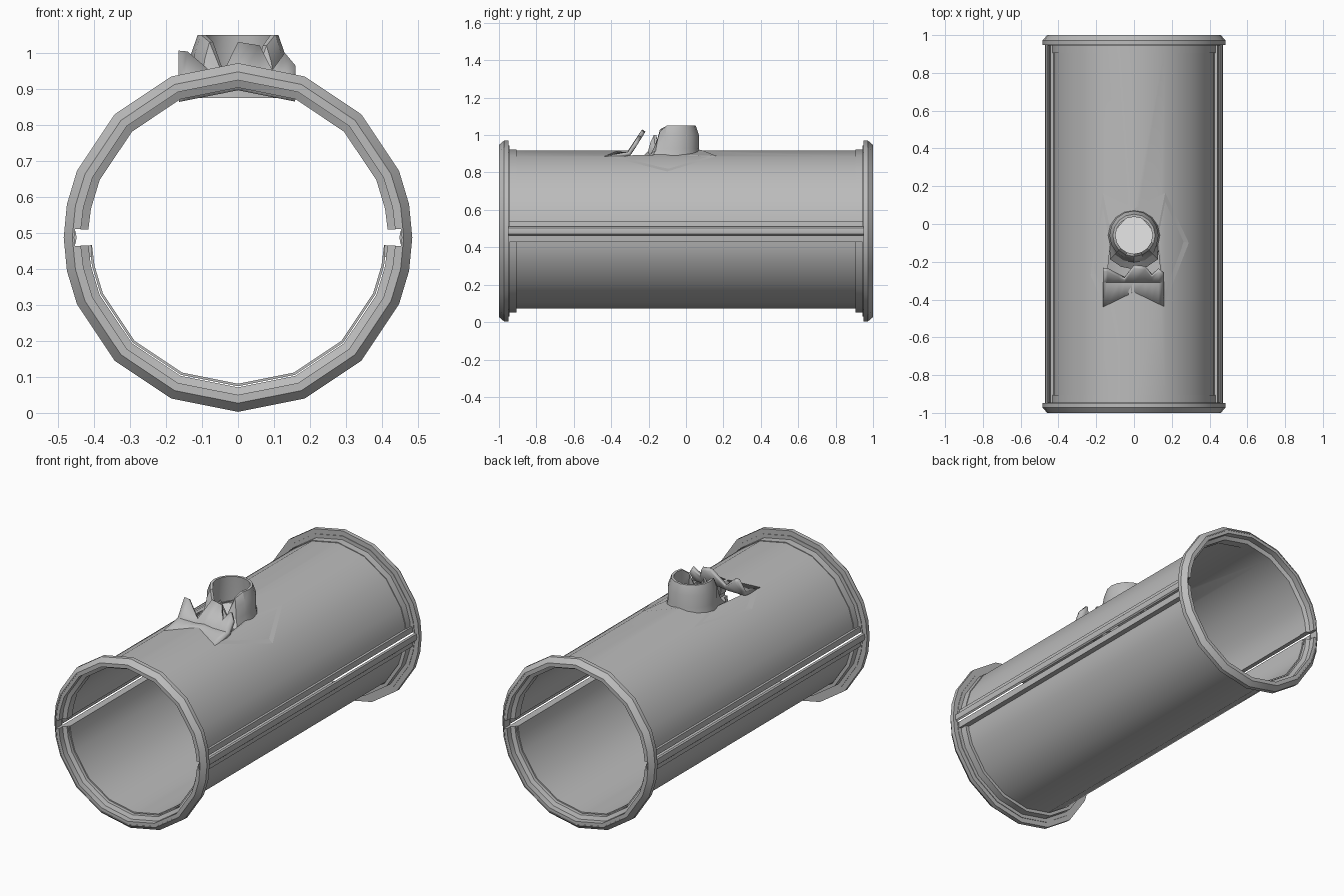
import bpy, bmesh, math

if "Cube" in bpy.data.objects:
    bpy.data.objects.remove(bpy.data.objects["Cube"])

CZ = 0.487  # height of the tube axis
D = bpy.data


def material(name, c):
    m = D.materials.new(name)
    m.diffuse_color = (*c, 1)
    return m


GREY = material("grey", (0.5, 0.5, 0.5))
WHITE = material("white", (0.95, 0.95, 0.95))


def finish(name, verts, faces, mat=GREY, smooth=True):
    me = D.meshes.new(name)
    me.from_pydata(verts, [], faces)
    bm = bmesh.new()
    bm.from_mesh(me)
    bmesh.ops.recalc_face_normals(bm, faces=bm.faces)
    bm.to_mesh(me)
    bm.free()
    me.materials.append(mat)
    ob = D.objects.new(name, me)
    bpy.context.collection.objects.link(ob)
    if smooth:
        bpy.ops.object.select_all(action='DESELECT')
        ob.select_set(True)
        bpy.context.view_layer.objects.active = ob
        bpy.ops.object.shade_smooth_by_angle(angle=math.radians(30))
    return ob


def sweep(name, profile, angles, closed=False):
    """Turn a closed (radius, y) profile around the tube axis; angle 0 is the top."""
    n, k = len(profile), len(angles)
    verts = []
    for a in angles:
        t = math.radians(a)
        verts += [(r * math.sin(t), y, CZ + r * math.cos(t)) for r, y in profile]
    faces = []
    for i in range(k if closed else k - 1):
        j = (i + 1) % k
        faces += [(i * n + p, i * n + (p + 1) % n, j * n + (p + 1) % n, j * n + p) for p in range(n)]
    if not closed:
        faces += [tuple(range(n)), tuple(range((k - 1) * n, k * n))]
    return finish(name, verts, faces)


def band(r0, r1, y0, y1):
    return [(r0, y0), (r1, y0), (r1, y1), (r0, y1)]


half = [-87, -79, -67.5, -45, -22.5, 0, 22.5, 45, 67.5, 79, 87]
upper, lower = half, [a + 180 for a in half]
ring = sorted([i * 22.5 for i in range(16)] + [79, 101, 259, 281])

# End flanges and the stepped frame inside each
for s, end in ((-1, "front"), (1, "back")):
    sweep(end + "_flange", [(0.455, s), (0.46, s), (0.484, s * 0.972), (0.484, s * 0.948), (0.455, s * 0.948)],
          ring, True)
    for part, arc in (("upper", upper), ("lower", lower)):
        sweep(f"{end}_{part}_frame", [(0.437, s * 0.998), (0.456, s * 0.998), (0.456, s * 0.945), (0.435, s * 0.945),
                                      (0.435, s * 0.905), (0.416, s * 0.905), (0.416, s * 0.955), (0.437, s * 0.965)], arc)

# Long panels
top = sweep("upper_panel", band(0.42, 0.431, -0.94, 0.94), upper)
sweep("lower_panel", band(0.406, 0.413, -0.94, 0.94), lower)

# Side bars and round rails along the seam
for s, side in ((-1, "left"), (1, "right")):
    sweep(side + "_lower_bar", band(0.408, 0.448, -0.945, 0.945), [s * 93, s * 97.5])
    sweep(side + "_upper_bar", band(0.422, 0.446, -0.945, 0.945), [s * 83, s * 87])
    pts = [(s * (0.459 + 0.011 * math.cos(i * math.pi / 4)), CZ + 0.024 * math.sin(i * math.pi / 4)) for i in range(8)]
    finish(side + "_rail", [(x, y, z) for y in (-0.95, 0.95) for x, z in pts],
           [(i, (i + 1) % 8, (i + 1) % 8 + 8, i + 8) for i in range(8)] + [tuple(range(8)), tuple(range(8, 16))])

# Torn opening in the upper panel
CY = -0.06
outline = [(0.12 * math.cos(math.radians(a)), CY + 0.12 * math.sin(math.radians(a))) for a in range(0, 181, 20)]
outline += [(-0.14, -0.16), (-0.14, -0.31), (0.14, -0.31), (0.14, -0.16)]
n = len(outline)
cut = finish("opening_cutter", [(x, y, z) for z in (0.7, 1.1) for x, y in outline],
             [(i, (i + 1) % n, (i + 1) % n + n, i + n) for i in range(n)] + [tuple(range(n)), tuple(range(n, 2 * n))],
             smooth=False)
cut.hide_render = True
mod = top.modifiers.new("opening", 'BOOLEAN')
mod.object, mod.operation, mod.solver = cut, 'DIFFERENCE', 'EXACT'
bpy.context.view_layer.objects.active = top
bpy.ops.object.modifier_apply(modifier=mod.name)
D.objects.remove(cut)


def shell_z(x, r=0.434):
    """Height of the sixteen-sided panel at x."""
    pts = [(r * math.sin(math.radians(a)), r * math.cos(math.radians(a))) for a in (0, 22.5, 45, 67.5)]
    for (x0, z0), (x1, z1) in zip(pts, pts[1:]):
        if abs(x) <= x1:
            return CZ + z0 + (z1 - z0) * (abs(x) - x0) / (x1 - x0)


# Creased plates around the opening
for name, poly in (("right_plate", [(0.0, 0.08), (0.165, 0.165), (0.29, -0.1), (0.165, -0.42), (0.14, -0.25), (0.12, -0.06)]),
                   ("left_plate", [(0.0, 0.08), (-0.165, 0.165), (-0.23, -0.27), (-0.165, -0.42), (-0.14, -0.25), (-0.12, -0.06)])):
    finish(name, [(x, y, shell_z(x)) for x, y in poly], [(0, 1, 5), (1, 2, 5), (2, 4, 5), (2, 3, 4)], smooth=False)

# Broken collar: sixteen sides, jagged on the front
N = 16
jag = {10: 1.03, 11: 0.94, 12: 1.0, 13: 0.92, 14: 1.02}
verts, faces = [], []
for i in range(N):
    a = 2 * math.pi * i / N
    h = jag.get(i, 1.05)
    flare = 0.04 if i in jag else 0
    base = 0.875
    prof = [(0.14 + flare, base), (0.13 + flare / 3, base + (h - base) * 0.3), (0.13, base + (h - base) * 0.7),
            (0.112, h), (0.098, h), (0.105, base + (h - base) * 0.5), (0.108 + flare, base)]
    verts += [(r * math.cos(a), CY + r * math.sin(a), z) for r, z in prof]
    j = (i + 1) % N
    faces += [(i * 7 + p, i * 7 + (p + 1) % 7, j * 7 + (p + 1) % 7, j * 7 + p) for p in range(7)]
finish("broken_collar", verts, faces)

# Pale disc at the bottom of the collar
finish("collar_disc", [(0.108 * math.cos(2 * math.pi * i / N), CY + 0.108 * math.sin(2 * math.pi * i / N), 0.895)
                       for i in range(N)], [tuple(range(N))], WHITE, smooth=False)

# Flap bent up in front of the collar, with a torn upper edge
columns = [(-0.165, 0.8), (-0.14, 0.78), (-0.08, 0.35), (-0.05, 0.15), (0.0, 1.0), (0.06, 0.92),
           (0.095, 0.35), (0.13, 0.75), (0.16, 0.45)]
verts, faces = [], []
for x, t in columns:
    base = shell_z(x, 0.431)
    y0 = -0.36 - 0.08 * abs(x) / 0.165
    verts += [(x, y0, base), (x, -0.31, max(base, 0.91)), (x, -0.31 + 0.075 * t, 0.91 + 0.12 * t)]
for i in range(len(columns) - 1):
    a, b = i * 3, i * 3 + 3
    faces += [(a, b, b + 1, a + 1), (a + 1, b + 1, b + 2, a + 2)]
flap = finish("torn_flap", verts, faces)
sol = flap.modifiers.new("thickness", 'SOLIDIFY')
sol.thickness, sol.offset = 0.022, -1

for m in bpy.data.materials:
    if m.users and not m.is_grease_pencil:
        m.use_nodes = True
        m.node_tree.nodes["Principled BSDF"].inputs["Base Color"].default_value = m.diffuse_color
